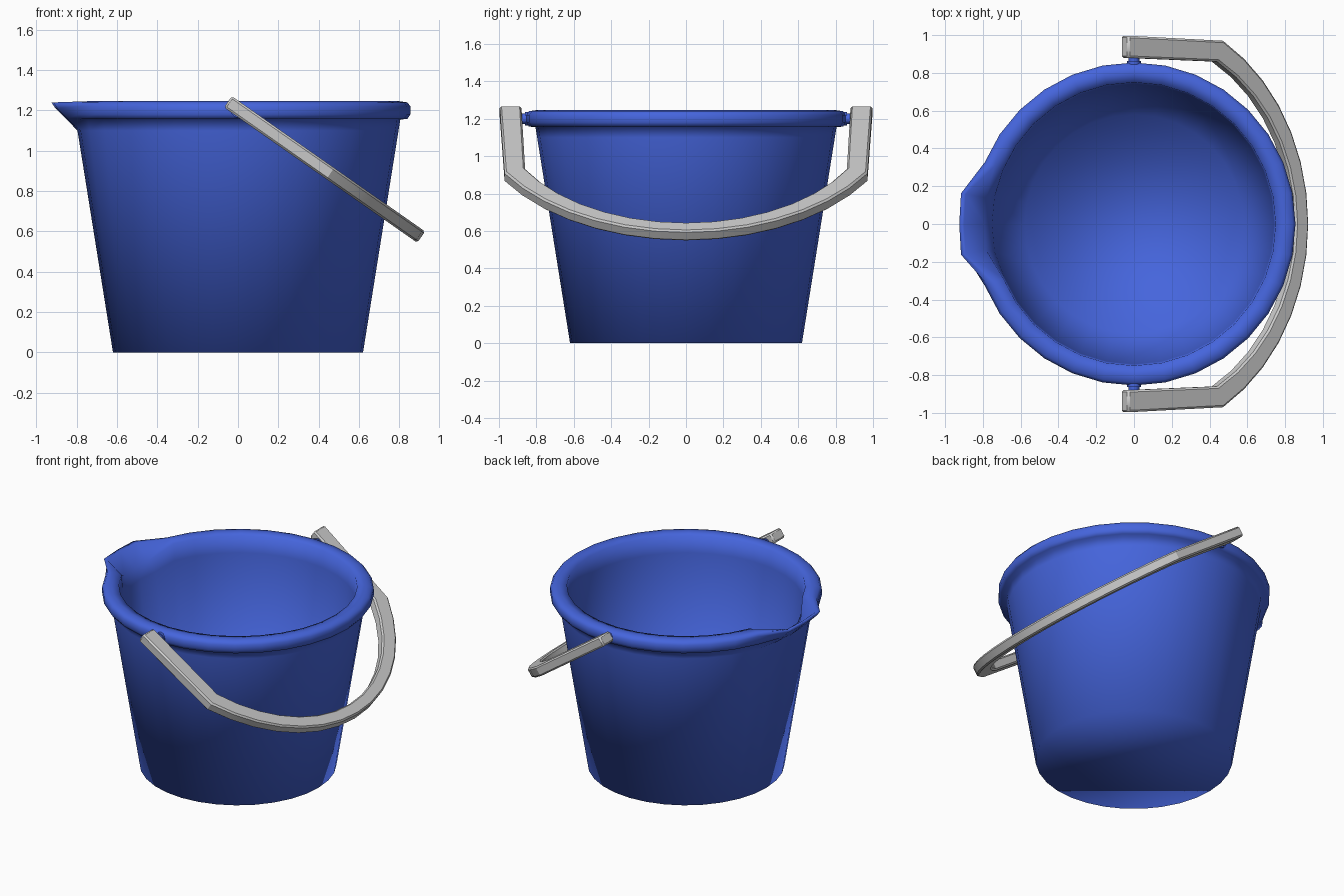
import bpy, bmesh, math
from mathutils import Vector

if "Cube" in bpy.data.objects:
    bpy.data.objects.remove(bpy.data.objects["Cube"])

SEG = 32
blue = bpy.data.materials.new("blue_plastic")
blue.diffuse_color = (0.06, 0.13, 0.72, 1)
blue.use_nodes = True
blue.node_tree.nodes["Principled BSDF"].inputs["Base Color"].default_value = blue.diffuse_color


def make_object(name, bm, mat=None):
    bmesh.ops.recalc_face_normals(bm, faces=bm.faces)
    me = bpy.data.meshes.new(name)
    bm.to_mesh(me)
    bm.free()
    ob = bpy.data.objects.new(name, me)
    bpy.context.collection.objects.link(ob)
    if mat:
        me.materials.append(mat)
    return ob


def shade(ob, angle):
    bpy.ops.object.select_all(action='DESELECT')
    ob.select_set(True)
    bpy.context.view_layer.objects.active = ob
    bpy.ops.object.shade_smooth_by_angle(angle=math.radians(angle))


# Bucket: closed wall profile (radius, z) from outer foot over the rim to inner floor
wall = [(0.62, 0), (0.796, 1.1), (0.805, 1.155), (0.84, 1.158), (0.855, 1.18), (0.855, 1.22),
        (0.84, 1.24), (0.80, 1.246), (0.75, 1.235), (0.742, 1.12), (0.58, 0.05)]
# Same profile where the pouring lip is pulled out
lip = [(0.62, 0), (0.796, 1.1), (0.825, 1.13), (0.855, 1.16), (0.88, 1.185), (0.905, 1.21),
       (0.925, 1.24), (0.90, 1.235), (0.79, 1.15), (0.752, 1.08), (0.58, 0.05)]
bm = bmesh.new()
rings = [[] for _ in wall]
for k in range(SEG):
    a = 2 * math.pi * k / SEG
    spout = abs(k - SEG // 2) <= 1
    for i, (r, z) in enumerate(lip if spout else wall):
        x, y = r * math.cos(a), r * math.sin(a)
        if spout and 2 <= i <= 8:
            x, y = -r * (0.99 if k != SEG // 2 else 1), y * 0.9
        rings[i].append(bm.verts.new((x, y, z)))
for lo, hi in zip(rings, rings[1:]):
    for k in range(SEG):
        n = (k + 1) % SEG
        bm.faces.new((lo[k], lo[n], hi[n], hi[k]))
bm.faces.new(rings[0])
bm.faces.new(rings[-1])
bucket = make_object("bucket", bm, blue)
shade(bucket, 180)

# Handle pivot pins, each with a small collar at the rim
for side, label in ((-1, "front"), (1, "back")):
    for part, r, y0, y1 in (("pin", 0.028, 0.83, 0.92), ("pin_collar", 0.036, 0.82, 0.862)):
        bpy.ops.mesh.primitive_cylinder_add(vertices=12, radius=r, depth=y1 - y0,
                                            location=(0, side * (y0 + y1) / 2, 1.2),
                                            rotation=(math.pi / 2, 0, 0))
        pin = bpy.context.object
        pin.name = f"{label}_{part}"
        pin.data.materials.append(blue)
        shade(pin, 35)


# Handle: outline drawn in its own plane (s = distance from pivot end, y)
def outline(s_bend, y_bend, s_tip, y_end, n=14):
    sag = s_tip - s_bend
    R = (y_bend ** 2 + sag ** 2) / (2 * sag)
    half = math.asin(y_bend / R)
    arc = [half * (1 - 2 * i / n) for i in range(n + 1)]
    mid = [(s_tip - R + R * math.cos(t), R * math.sin(t)) for t in arc]
    return [(0, y_end)] + mid + [(0, -y_end)]


tilt = math.radians(35)
along = Vector((math.cos(tilt), 0, -math.sin(tilt)))
normal = Vector((math.sin(tilt), 0, math.cos(tilt)))
start = Vector((-0.05, 0, 1.243))
outer = outline(0.62, 0.97, 1.17, 0.997)
inner = outline(0.58, 0.86, 1.085, 0.88)
bm = bmesh.new()
sections = []
for o, i in zip(outer, inner):
    sections.append([bm.verts.new(start + along * s + Vector((0, y, 0)) + normal * h)
                     for (s, y), h in ((o, 0.034), (o, -0.034), (i, -0.034), (i, 0.034))])
for a, b in zip(sections, sections[1:]):
    for k in range(4):
        n = (k + 1) % 4
        bm.faces.new((a[k], a[n], b[n], b[k]))
bm.faces.new(sections[0])
bm.faces.new(sections[-1])
handle = make_object("handle", bm)
bev = handle.modifiers.new("edge_chamfer", 'BEVEL')
bev.width = 0.01
bev.segments = 1
bev.limit_method = 'ANGLE'
bev.angle_limit = math.radians(50)
shade(handle, 30)
